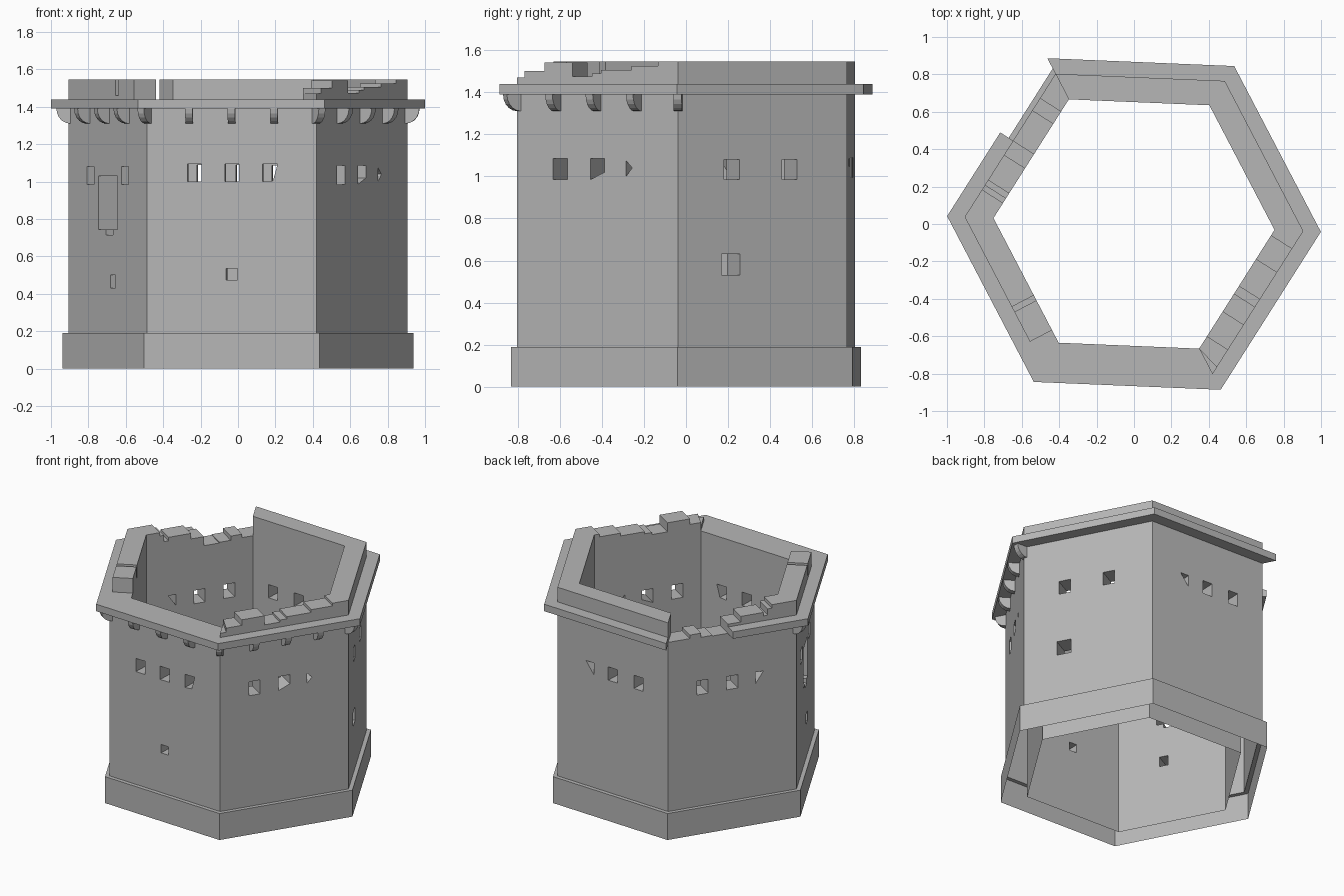
import bpy, bmesh
from math import sin, cos, tan, radians, pi
from mathutils import Vector

if "Cube" in bpy.data.objects:
    bpy.data.objects.remove(bpy.data.objects["Cube"])

TWIST = -2.4                       # corner direction of the hexagon
C30, T30 = cos(pi / 6), tan(pi / 6)
FRONT, RFRONT, RBACK, BACK, LBACK, LFRONT = (-92.4, -32.4, 27.6, 87.6, 147.6, 207.6)
SIDES = (FRONT, RFRONT, RBACK, BACK, LBACK, LFRONT)
R_WALL, R_IN, R_CORNICE = 0.906, 0.752, 1.0

# Mid-grey stone
stone = bpy.data.materials.new("stone")
stone.diffuse_color = (0.47, 0.47, 0.47, 1)
stone.use_nodes = True
stone.node_tree.nodes["Principled BSDF"].inputs["Base Color"].default_value = stone.diffuse_color


def place(angle, t, a, z):
    """Point on a side: t along it, a outwards, z up."""
    n = radians(angle)
    return Vector((a * cos(n) - t * sin(n), a * sin(n) + t * cos(n), z))


def finish(bm, name):
    bmesh.ops.recalc_face_normals(bm, faces=bm.faces[:])
    me = bpy.data.meshes.new(name)
    bm.to_mesh(me)
    bm.free()
    me.materials.append(stone)
    ob = bpy.data.objects.new(name, me)
    bpy.context.collection.objects.link(ob)
    return ob


def prism(bm, lower, upper):
    a = [bm.verts.new(p) for p in lower]
    b = [bm.verts.new(p) for p in upper]
    n = len(a)
    bm.faces.new(a[::-1])
    bm.faces.new(b)
    for i in range(n):
        bm.faces.new((a[i], a[(i + 1) % n], b[(i + 1) % n], b[i]))


def block(bm, angle, t0, t1, r0, r1, z0, z1):
    """Wall block on one side, mitred where it reaches a corner."""
    plan = []
    for t, r in ((t0, r0), (t0, r1), (t1, r1), (t1, r0)):
        lim = r * C30 * T30
        plan.append((max(-lim, min(lim, t)), r * C30))
    prism(bm, [place(angle, t, a, z0) for t, a in plan],
          [place(angle, t, a, z1) for t, a in plan])


# Hollow hexagonal wall with plinth
bm = bmesh.new()
profile = [(0.938, 0), (0.938, 0.19), (R_WALL, 0.19), (R_WALL, 1.39), (R_IN, 1.39), (R_IN, 0)]
rings = []
for k in range(6):
    c = radians(TWIST + 60 * k)
    rings.append([bm.verts.new((r * cos(c), r * sin(c), z)) for r, z in profile])
for k in range(6):
    p, q = rings[k], rings[(k + 1) % 6]
    for i in range(6):
        j = (i + 1) % 6
        bm.faces.new((p[i], q[i], q[j], p[j]))
wall = finish(bm, "tower_wall")


# Window openings
def rect(t, z0, z1, w):
    return [(t - w / 2, z0), (t + w / 2, z0), (t + w / 2, z1), (t - w / 2, z1)]


def chipped(t, w=0.08, cut=0.035):
    return [(t - w / 2, 0.985), (t + w / 2, 0.985 + cut), (t + w / 2, 1.085), (t - w / 2, 1.085)]


niche = [(-0.11, 0.745), (-0.02, 0.745), (-0.02, 0.715), (0.06, 0.715),
         (0.06, 0.745), (0.11, 0.745), (0.11, 1.03), (-0.11, 1.03)]
openings = {
    FRONT: [rect(-0.2, 1.0, 1.095, 0.075), rect(0.0, 1.0, 1.095, 0.075),
            [(0.165, 1.0), (0.22, 1.005), (0.245, 1.095), (0.165, 1.095)],
            rect(0, 0.475, 0.535, 0.06)],
    RFRONT: [rect(-0.21, 0.985, 1.085, 0.08), chipped(0),
             [(0.16, 1.0), (0.195, 1.04), (0.16, 1.075)]],
    RBACK: [rect(-0.165, 0.985, 1.08, 0.082), rect(0.146, 0.985, 1.08, 0.08),
            rect(-0.17, 0.53, 0.63, 0.1)],
    BACK: [[(-0.22, 1.085), (-0.155, 1.0), (-0.155, 1.085)],
           rect(0, 0.995, 1.09, 0.075), rect(0.21, 0.995, 1.09, 0.075)],
    LBACK: [rect(-0.21, 0.99, 1.09, 0.08), rect(0, 0.99, 1.085, 0.08),
            [(0.165, 1.0), (0.22, 1.08), (0.165, 1.08)]],
    LFRONT: [rect(-0.2, 0.985, 1.08, 0.08), rect(0.195, 0.985, 1.08, 0.08),
             niche, rect(0.06, 0.43, 0.5, 0.06)],
}
bm = bmesh.new()
for side, shapes in openings.items():
    for shape in shapes:
        prism(bm, [place(side, t, 0.58, z) for t, z in shape],
              [place(side, t, 0.86, z) for t, z in shape])
cutter = finish(bm, "opening_cutter")
mod = wall.modifiers.new("openings", "BOOLEAN")
mod.operation, mod.solver, mod.object = "DIFFERENCE", "EXACT", cutter
bpy.context.view_layer.objects.active = wall
bpy.ops.object.modifier_apply(modifier=mod.name)
bpy.data.objects.remove(cutter)

# The underside between inner and outer wall is open
bm = bmesh.new()
bm.from_mesh(wall.data)
under = [f for f in bm.faces if all(v.co.z < 1e-4 for v in f.verts)]
bmesh.ops.delete(bm, geom=under, context="FACES")
bm.to_mesh(wall.data)
bm.free()

# Cornice, broken away on half of the left back side
bm = bmesh.new()
for side in SIDES:
    block(bm, side, -0.03 if side == LBACK else -1, 1, R_IN, R_CORNICE, 1.39, 1.44)
finish(bm, "cornice")

# Parapet: whole at the back, stepped ruins elsewhere: (end t, top z)
steps = {
    RBACK: [(1, 1.545)],
    BACK: [(1, 1.545)],
    RFRONT: [(-0.41, 1.47), (-0.30, 1.50), (-0.14, 1.54), (-0.03, 1.475), (0.02, 1.49),
             (0.19, 1.505), (0.34, 1.525), (1, 1.545)],
    LFRONT: [(0.09, 1.545), (0.12, 1.46), (0.30, 1.545)],
    LBACK: [(-0.30, 1.405), (-0.22, 1.43), (-0.14, 1.40), (-0.03, 1.395), (0.06, 1.46),
            (0.22, 1.50), (0.25, 1.475), (0.28, 1.52), (1, 1.545)],
}
bm = bmesh.new()
for side, row in steps.items():
    t0 = -1
    for t1, top in row:
        block(bm, side, t0, t1, R_IN, R_WALL, 1.44 if top > 1.44 else 1.39, top)
        t0 = t1
finish(bm, "parapet")

# Quarter-round corbels below the front three cornice sides and their corners
bm = bmesh.new()


def corbel(angle, t, a, depth=0.075, high=0.08, w=0.04):
    arc = [(a - 0.01, 1.39), (a - 0.01, 1.39 - high)]
    for i in range(6):
        f = i / 5 * pi / 2
        arc.append((a + depth * sin(f), 1.39 - high * cos(f)))
    prism(bm, [place(angle, t - w / 2, o, z) for o, z in arc],
          [place(angle, t + w / 2, o, z) for o, z in arc])


for side in (LFRONT, FRONT, RFRONT):
    for t in (-0.227, 0, 0.227):
        corbel(side, t, R_WALL * C30)
for k in range(4):
    corbel(TWIST - 60 * k, 0, R_WALL - 0.01)
finish(bm, "corbels")
